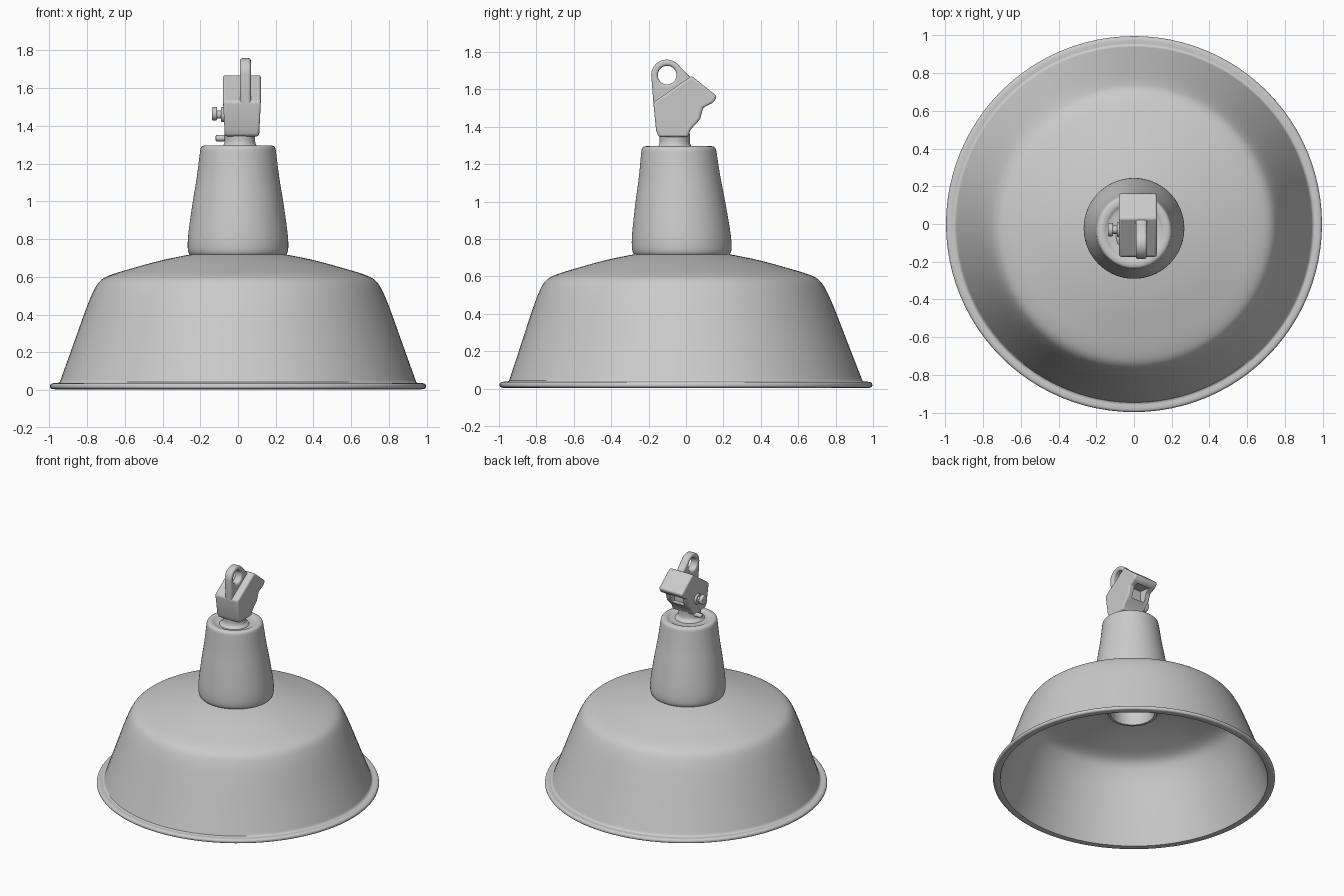
import bpy, bmesh
from math import cos, sin, pi, radians

if "Cube" in bpy.data.objects:
    bpy.data.objects.remove(bpy.data.objects["Cube"])

LEAN = -0.03  # the lamp leans slightly towards -y as it rises


def finish(name, bm, angle=40):
    bmesh.ops.recalc_face_normals(bm, faces=bm.faces)
    me = bpy.data.meshes.new(name)
    bm.to_mesh(me)
    bm.free()
    ob = bpy.data.objects.new(name, me)
    bpy.context.collection.objects.link(ob)
    smooth(ob, angle)
    return ob


def activate(ob):
    bpy.ops.object.select_all(action='DESELECT')
    ob.select_set(True)
    bpy.context.view_layer.objects.active = ob


def smooth(ob, angle=40):
    activate(ob)
    bpy.ops.object.shade_smooth_by_angle(angle=radians(angle))


def soften(pts, rounds=2):
    # corner cutting that keeps both end points
    for _ in range(rounds):
        new = [pts[0]]
        for (a, b), (c, d) in zip(pts, pts[1:]):
            new += [(.75*a + .25*c, .75*b + .25*d), (.25*a + .75*c, .25*b + .75*d)]
        pts = new + [pts[-1]]
    return pts


def lathe(name, profile, center=(0, 0), lean=LEAN, seg=96, angle=40):
    bm = bmesh.new()
    rings = []
    for r, z in profile:
        cx, cy = center[0], center[1] + lean * z
        if r < 1e-5:
            rings.append([bm.verts.new((cx, cy, z))] * seg)
        else:
            rings.append([bm.verts.new((cx + r*cos(2*pi*i/seg), cy + r*sin(2*pi*i/seg), z))
                          for i in range(seg)])
    for a, b in zip(rings, rings[1:]):
        for i in range(seg):
            j = (i + 1) % seg
            bm.faces.new(list(dict.fromkeys((a[i], a[j], b[j], b[i]))))
    return finish(name, bm, angle)


def prism(name, outline, x0, x1, bevel=0.0):
    # outline in the y-z plane, extruded along x
    bm = bmesh.new()
    a = [bm.verts.new((x0, y, z)) for y, z in outline]
    b = [bm.verts.new((x1, y, z)) for y, z in outline]
    bm.faces.new(a)
    bm.faces.new(b[::-1])
    n = len(a)
    for i in range(n):
        bm.faces.new((a[i], a[(i+1) % n], b[(i+1) % n], b[i]))
    ob = finish(name, bm)
    if bevel:
        round_edges(ob, bevel)
    return ob


def round_edges(ob, width):
    activate(ob)
    m = ob.modifiers.new("round", 'BEVEL')
    m.width, m.segments, m.angle_limit = width, 3, radians(35)
    bpy.ops.object.modifier_apply(modifier=m.name)
    smooth(ob)


def cut(ob, cutter):
    cutter.hide_render = True
    activate(ob)
    m = ob.modifiers.new("cut", 'BOOLEAN')
    m.operation, m.object, m.solver = 'DIFFERENCE', cutter, 'EXACT'
    bpy.ops.object.modifier_apply(modifier=m.name)
    bpy.data.objects.remove(cutter)


def circle(y, z, r, n=32):
    return [(y + r*cos(2*pi*i/n), z + r*sin(2*pi*i/n)) for i in range(n)]


# Shade: outer skin, rolled rim, inner skin
outer = soften([(.23, .722), (.30, .71), (.42, .685), (.58, .64), (.68, .61), (.735, .58),
                (.77, .52), (.81, .42), (.87, .25), (.945, .042)])
rim = soften([(.955, .036), (.985, .037), (.997, .027), (.996, .008), (.975, .003), (.945, .006)])
inner = soften([(.935, .03), (.855, .25), (.795, .42), (.755, .51), (.72, .562),
                (.67, .592), (.58, .62), (.42, .665), (.30, .69), (.15, .70)])
lathe("shade", outer + rim + inner)

# Neck housing with a shallow dished top
lathe("neck_housing", soften([(.24, .705), (.262, .722), (.268, .76), (.264, .83), (.24, 1.0),
      (.219, 1.12), (.203, 1.25), (.198, 1.288), (.18, 1.297), (.155, 1.295), (.14, 1.283), (0, 1.28)]))

# Lamp socket hanging inside the shade
lathe("lamp_socket", [(.18, .72), (.18, .56), (.174, .545), (.155, .545), (.15, .555),
                      (.145, .66), (0, .66)], seg=48)

# Stem joining neck and clamp
lathe("stem", soften([(.115, 1.27), (.10, 1.29), (.083, 1.30), (.08, 1.33), (.083, 1.37), (0, 1.38)], 1),
      center=(.01, -.06), lean=0, seg=40)

# Clamp body with sloping lid and overhanging lip, widening upwards
body = prism("clamp_body", [(-.145, 1.345), (-.16, 1.38), (-.175, 1.53), (.03, 1.672), (.165, 1.563),
                            (.148, 1.53), (.092, 1.502), (.075, 1.44), (.025, 1.385), (.01, 1.345)],
             -.08, .122)
for v in body.data.vertices:
    v.co.x = .021 + (v.co.x - .021) * (.90 + .10 * min(1, (v.co.z - 1.345) / .2))
round_edges(body, .012)
cut(body, prism("recess_cutter", [(.03, 1.43), (.03, 1.535), (.11, 1.525), (.2, 1.50), (.2, 1.43)],
                -.035, .077))
smooth(body)

# Hanging eye
cy, cz = -.103, 1.676
arc = [(cy + .083*cos(radians(t)), cz + .083*sin(radians(t))) for t in range(180, 44, -9)]
eye = prism("hanging_eye", [(-.172, 1.50)] + arc + [(.035, 1.652), (.02, 1.50)], .01, .068)
cut(eye, prism("eye_hole_cutter", circle(cy + .002, cz, .05), -.1, .2))
round_edges(eye, .012)

# Clamp screws on the left side
for name, x0, x1, z, r in (("screw_shank", -.12, -.06, 1.46, .022), ("screw_head", -.138, -.11, 1.465, .036),
                           ("screw_washer", -.09, -.065, 1.46, .04), ("lower_screw", -.118, -.05, 1.335, .017)):
    prism(name, circle(-.03, z, r, 20), x0, x1, .006)
